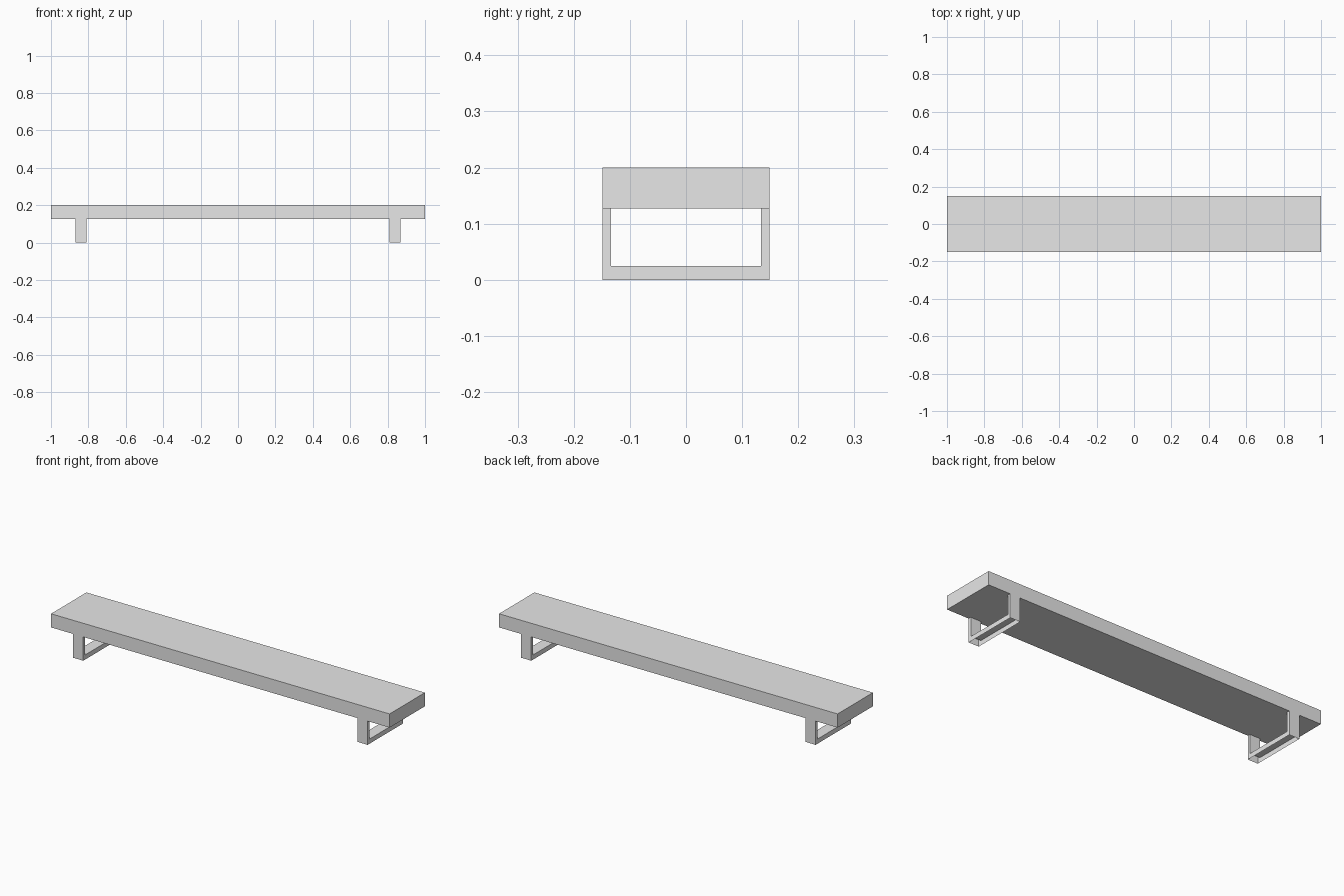
import bpy
import bmesh

old = bpy.data.objects.get("Cube")
if old:
    bpy.data.objects.remove(old, do_unlink=True)

SEAT_Z, TOP_Z = 0.127, 0.2      # underside and top of the seat
HALF_Y = 0.149                  # half depth of the bench
POST, BAR = 0.015, 0.025        # post thickness, floor bar height
LEG_IN, LEG_OUT = 0.81, 0.87    # leg extent along x

grey = bpy.data.materials.new("light grey")
grey.use_nodes = True
colour = (0.8, 0.8, 0.8, 1.0)
grey.diffuse_color = colour
grey.node_tree.nodes["Principled BSDF"].inputs["Base Color"].default_value = colour


def finish(name, bm):
    bmesh.ops.recalc_face_normals(bm, faces=bm.faces)
    mesh = bpy.data.meshes.new(name)
    bm.to_mesh(mesh)
    bm.free()
    mesh.materials.append(grey)
    obj = bpy.data.objects.new(name, mesh)
    bpy.context.collection.objects.link(obj)
    return obj


def seat():
    bm = bmesh.new()
    bmesh.ops.create_cube(bm, size=1)
    bmesh.ops.scale(bm, vec=(2, 2 * HALF_Y, TOP_Z - SEAT_Z), verts=bm.verts)
    bmesh.ops.translate(bm, vec=(0, 0, (TOP_Z + SEAT_Z) / 2), verts=bm.verts)
    finish("seat", bm)


def leg_frame(name, x0, x1):
    # U-shaped profile extruded along x
    inner = HALF_Y - POST
    profile = [(-HALF_Y, SEAT_Z), (-HALF_Y, 0), (HALF_Y, 0), (HALF_Y, SEAT_Z),
               (inner, SEAT_Z), (inner, BAR), (-inner, BAR), (-inner, SEAT_Z)]
    bm = bmesh.new()
    face = bm.faces.new([bm.verts.new((x0, y, z)) for y, z in profile])
    ext = bmesh.ops.extrude_face_region(bm, geom=[face], use_keep_orig=True)
    moved = [g for g in ext["geom"] if isinstance(g, bmesh.types.BMVert)]
    bmesh.ops.translate(bm, vec=(x1 - x0, 0, 0), verts=moved)
    bmesh.ops.recalc_face_normals(bm, faces=bm.faces)
    # The floor bar is hollow and open underneath
    floor = [f for f in bm.faces if all(v.co.z < 0.001 for v in f.verts)]
    bmesh.ops.delete(bm, geom=floor, context='FACES_ONLY')
    finish(name, bm)


seat()
leg_frame("left_leg_frame", LEG_IN, LEG_OUT)
leg_frame("right_leg_frame", -LEG_OUT, -LEG_IN)
